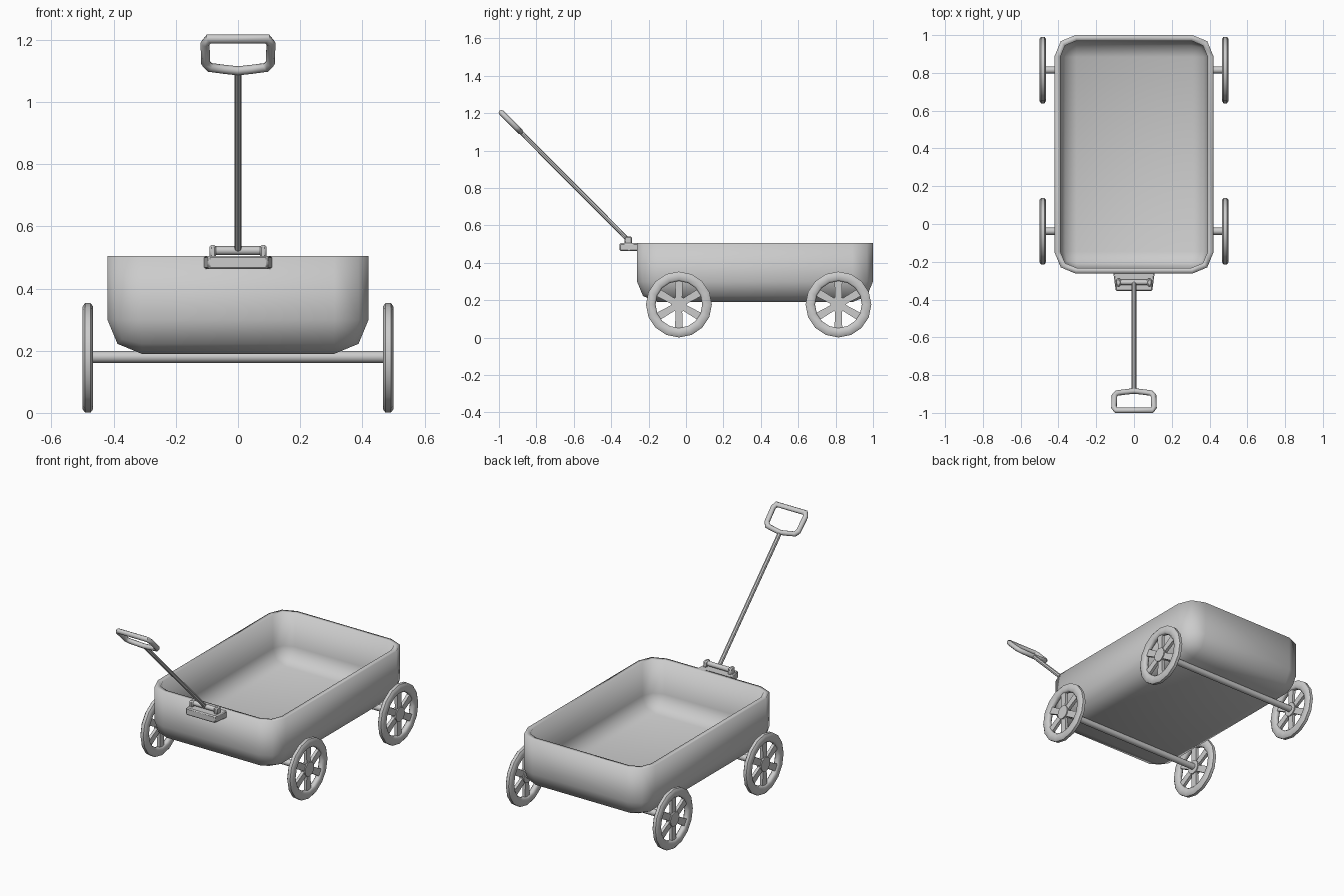
import bpy, bmesh, math
from mathutils import Vector, Matrix

if "Cube" in bpy.data.objects:
    bpy.data.objects.remove(bpy.data.objects["Cube"])


def finish(name, bm, angle=40):
    bmesh.ops.recalc_face_normals(bm, faces=bm.faces)
    me = bpy.data.meshes.new(name)
    bm.to_mesh(me)
    bm.free()
    ob = bpy.data.objects.new(name, me)
    bpy.context.collection.objects.link(ob)
    bpy.ops.object.select_all(action='DESELECT')
    ob.select_set(True)
    bpy.context.view_layer.objects.active = ob
    bpy.ops.object.shade_smooth_by_angle(angle=math.radians(angle))
    return ob


def add_box(bm, lo, hi):
    lo, hi = Vector(lo), Vector(hi)
    m = Matrix.Translation((lo + hi) / 2) @ Matrix.Diagonal((*(hi - lo), 1))
    return bmesh.ops.create_cube(bm, size=1, matrix=m)['verts']


def add_rod(bm, a, b, r, sides=12):
    a, b = Vector(a), Vector(b)
    d = b - a
    m = Matrix.Translation((a + b) / 2) @ d.to_track_quat('Z', 'Y').to_matrix().to_4x4()
    bmesh.ops.create_cone(bm, cap_ends=True, segments=sides, radius1=r, radius2=r,
                          depth=d.length, matrix=m)


def bridge(bm, rings):
    # closed loop of closed rings
    n, k = len(rings), len(rings[0])
    for i in range(n):
        p, q = rings[i], rings[(i + 1) % n]
        for j in range(k):
            bm.faces.new((p[j], p[(j + 1) % k], q[(j + 1) % k], q[j]))


# Tray: rounded open box with wall thickness
bm = bmesh.new()
add_box(bm, (-0.42, -0.262, 0.19), (0.42, 1.0, 0.505))
edges = [e for e in bm.edges if not all(v.co.z > 0.5 for v in e.verts)]
bmesh.ops.bevel(bm, geom=edges, offset=0.11, segments=2, profile=0.5, affect='EDGES')
bm.normal_update()
top = [f for f in bm.faces if f.normal.z > 0.9]
bmesh.ops.delete(bm, geom=top, context='FACES')
tray = finish("tray", bm, 60)
# outward normals for the open shell
if sum(p.normal.dot(p.center - Vector((0, 0.37, 0.4))) for p in tray.data.polygons) < 0:
    tray.data.flip_normals()
mod = tray.modifiers.new("wall", 'SOLIDIFY')
mod.thickness = 0.03
mod.offset = -1
mod.use_even_offset = True

# Wheels: round rim, six spokes and a hub
RIM = [(0.125, -0.008), (0.134, -0.017), (0.165, -0.017), (0.176, -0.009),
       (0.176, 0.009), (0.165, 0.017), (0.134, 0.017), (0.125, 0.008)]


def wheel(name, x, y):
    bm = bmesh.new()
    rings = []
    for i in range(16):
        a = math.tau * i / 16
        rings.append([bm.verts.new((w, r * math.cos(a), r * math.sin(a))) for r, w in RIM])
    bridge(bm, rings)
    for i in range(6):
        vs = add_box(bm, (-0.009, -0.017, 0.02), (0.009, 0.017, 0.135))
        for v in vs:
            if v.co.z > 0.1:
                v.co.y *= 1.25
        bmesh.ops.rotate(bm, verts=vs, matrix=Matrix.Rotation(math.tau * i / 6, 3, 'X'))
    add_rod(bm, (-0.015, 0, 0), (0.015, 0, 0), 0.042)
    bmesh.ops.translate(bm, verts=bm.verts, vec=(x, y, 0.177))
    finish(name, bm, 50)


for label, y in (("front", -0.038), ("rear", 0.815)):
    for side, x in (("left", -0.483), ("right", 0.483)):
        wheel(f"{label}_{side}_wheel", x, y)
    bm = bmesh.new()
    add_rod(bm, (-0.49, y, 0.18), (0.49, y, 0.18), 0.019)
    finish(f"{label}_axle", bm)

# Hitch block on the front wall, narrower towards the front
bm = bmesh.new()
for v in add_box(bm, (-0.112, -0.355, 0.462), (0.112, -0.24, 0.505)):
    if v.co.y < -0.3:
        v.co.x *= 0.86
bmesh.ops.bevel(bm, geom=list(bm.edges), offset=0.006, segments=1, affect='EDGES')
finish("hitch_block", bm)

# Lugs and hinge pin
for side, s in (("left", -1), ("right", 1)):
    bm = bmesh.new()
    add_box(bm, (s * 0.081 - 0.011, -0.33, 0.495), (s * 0.081 + 0.011, -0.288, 0.54))
    bmesh.ops.bevel(bm, geom=list(bm.edges), offset=0.006, segments=1, affect='EDGES')
    finish(f"{side}_hitch_lug", bm)
bm = bmesh.new()
add_rod(bm, (-0.08, -0.309, 0.522), (0.08, -0.309, 0.522), 0.014)
finish("hinge_pin", bm)

# Pull pole
bm = bmesh.new()
add_rod(bm, (0, -0.309, 0.522), (0, -0.888, 1.104), 0.012, 8)
finish("pull_pole", bm)

# Grip: closed tube loop in the tilted plane of the pole
half = [(0.045, 1.105), (0.09, 1.111), (0.104, 1.125), (0.106, 1.188), (0.094, 1.203)]
pts = [(0, 1.100)] + half + [(-x, z) for x, z in reversed(half)]
path = [Vector((x, 0.216 - z, z)) for x, z in pts]
normal = Vector((0, 1, 1)).normalized()
bm = bmesh.new()
rings = []
for i, p in enumerate(path):
    d0 = (p - path[i - 1]).normalized()
    d1 = (path[(i + 1) % len(path)] - p).normalized()
    t = (d0 + d1).normalized()
    out = t.cross(normal) / max(t.dot(d0), 0.5)
    rings.append([bm.verts.new(p + 0.0145 * (math.cos(a) * out + math.sin(a) * normal))
                  for a in (math.tau * j / 8 for j in range(8))])
bridge(bm, rings)
finish("grip", bm, 50)
